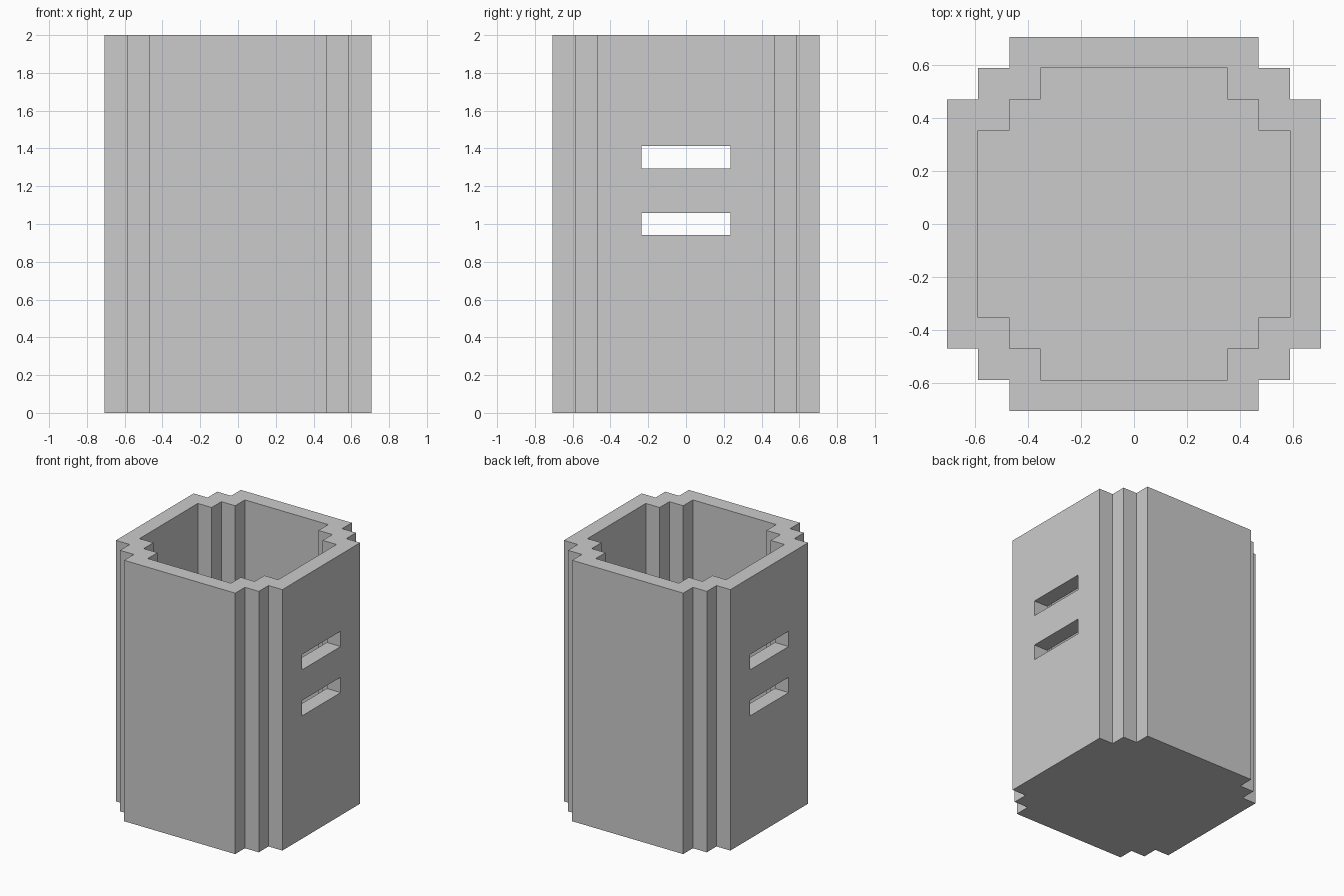
import bpy, bmesh

if "Cube" in bpy.data.objects:
    bpy.data.objects.remove(bpy.data.objects["Cube"])

U = 2 / 17  # one wall thickness; the whole model sits on this grid


def stepped_outline(r):
    """Stepped round outline reaching r units from the centre."""
    corner = [(r, r - 2), (r - 1, r - 2), (r - 1, r - 1), (r - 2, r - 1), (r - 2, r)]
    points = []
    for _ in range(4):
        points += corner
        corner = [(-y, x) for x, y in corner]
    return points


def prism(name, outline, z0, z1):
    """Extrude an outline (in grid units) from z0 to z1."""
    bm = bmesh.new()
    face = bm.faces.new([bm.verts.new((x * U, y * U, z0 * U)) for x, y in outline])
    top = bmesh.ops.extrude_face_region(bm, geom=[face])["geom"]
    bmesh.ops.translate(bm, vec=(0, 0, (z1 - z0) * U),
                        verts=[v for v in top if isinstance(v, bmesh.types.BMVert)])
    bmesh.ops.recalc_face_normals(bm, faces=bm.faces)
    mesh = bpy.data.meshes.new(name)
    bm.to_mesh(mesh)
    bm.free()
    obj = bpy.data.objects.new(name, mesh)
    bpy.context.collection.objects.link(obj)
    return obj


def cut(target, cutter):
    cutter.hide_render = True
    mod = target.modifiers.new(cutter.name, "BOOLEAN")
    mod.operation, mod.solver, mod.object = "DIFFERENCE", "EXACT", cutter
    bpy.context.view_layer.objects.active = target
    bpy.ops.object.modifier_apply(modifier=mod.name)
    bpy.data.objects.remove(cutter)


# Stepped container body
body = prism("container_body", stepped_outline(6), 0, 17)

# Open cavity above a one-unit floor
cut(body, prism("cavity_cutter", stepped_outline(5), 1, 18))

# Two handle slots through the left and right walls
for z in (8, 11):
    cut(body, prism("handle_slot_cutter", [(-7, -2), (7, -2), (7, 2), (-7, 2)], z, z + 1))
